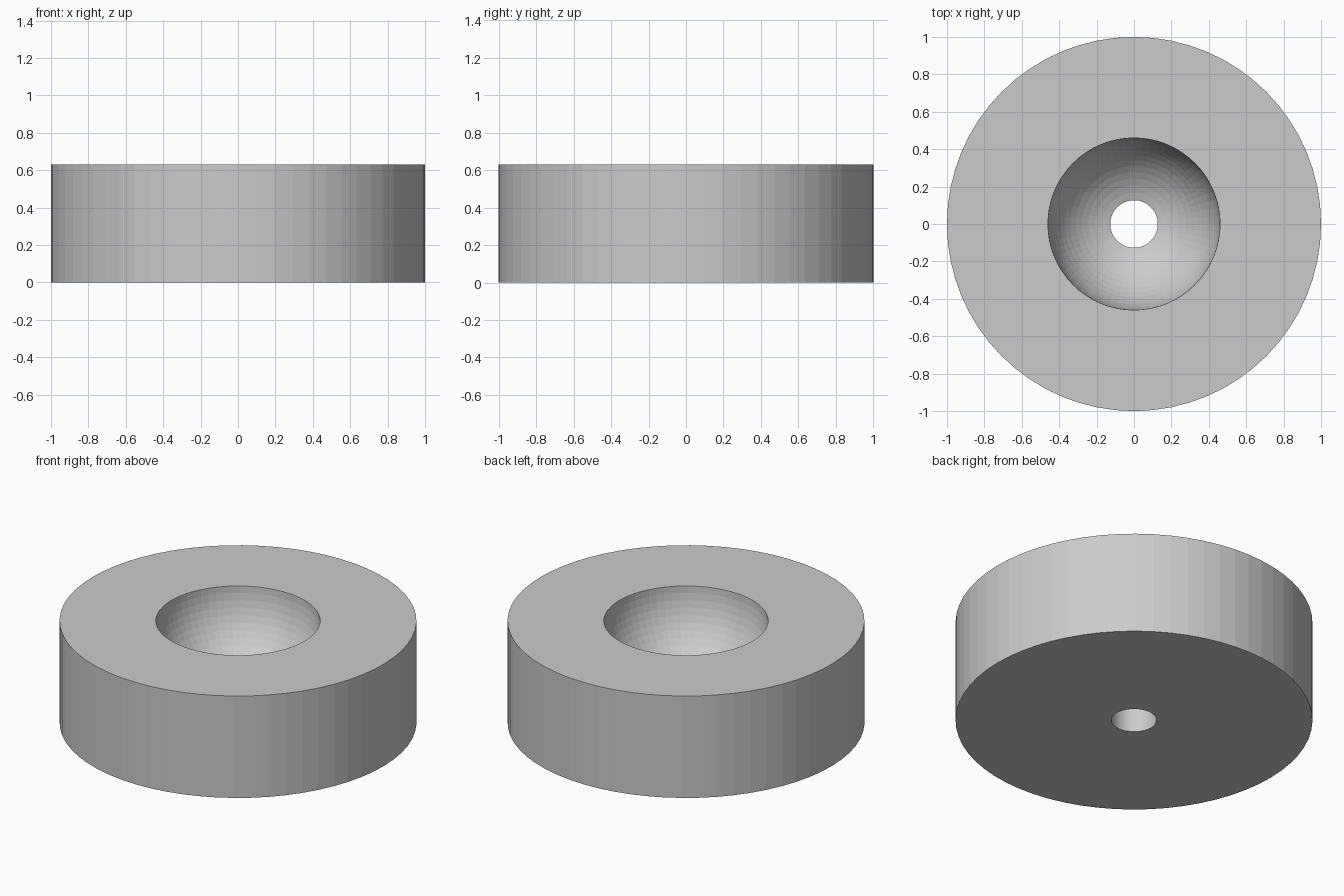
import bpy, bmesh
from math import sin, cos, asin, pi

if "Cube" in bpy.data.objects:
    bpy.data.objects.remove(bpy.data.objects["Cube"])

SEGMENTS = 64
RADIUS, HEIGHT = 1.0, 0.63
BOWL_R, HOLE_R = 0.46, 0.127
BOWL_STEPS = 14

# Closed half-section: base, outer wall, top face, spherical bowl, drain hole
profile = [(HOLE_R, 0), (RADIUS, 0), (RADIUS, HEIGHT)]
end = asin(HOLE_R / BOWL_R)
for i in range(BOWL_STEPS + 1):
    a = pi / 2 + (end - pi / 2) * i / BOWL_STEPS
    profile.append((BOWL_R * sin(a), HEIGHT - BOWL_R * cos(a)))

# Revolve the section around z
bm = bmesh.new()
rings = []
for s in range(SEGMENTS):
    t = 2 * pi * s / SEGMENTS
    rings.append([bm.verts.new((r * cos(t), r * sin(t), z)) for r, z in profile])
n = len(profile)
for s in range(SEGMENTS):
    a, b = rings[s], rings[(s + 1) % SEGMENTS]
    for i in range(n):
        j = (i + 1) % n
        bm.faces.new((a[i], b[i], b[j], a[j]))
bmesh.ops.recalc_face_normals(bm, faces=bm.faces)

mesh = bpy.data.meshes.new("dished_disc")
bm.to_mesh(mesh)
bm.free()
disc = bpy.data.objects.new("dished_disc", mesh)
bpy.context.collection.objects.link(disc)
